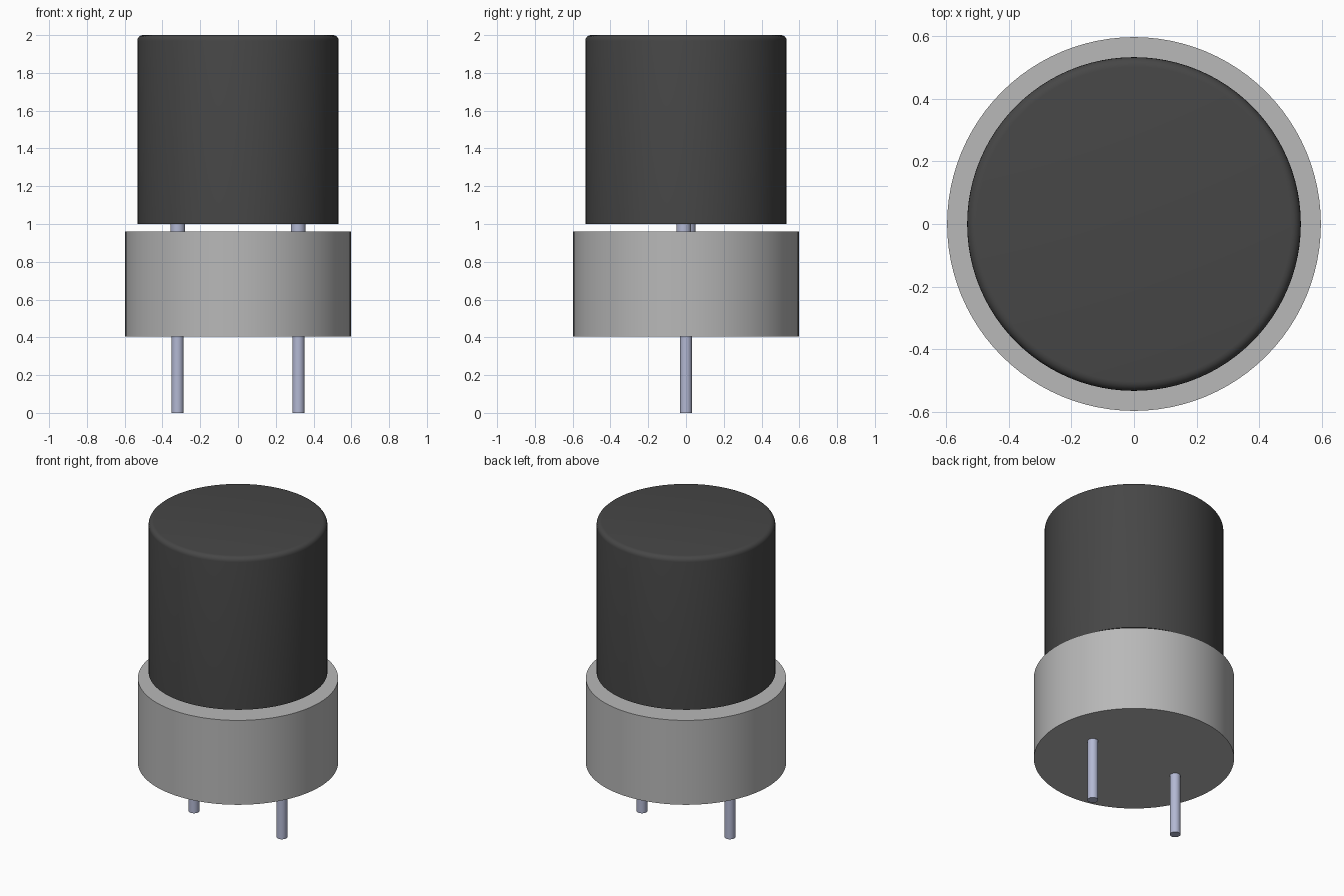
import bpy
import math

cube = bpy.data.objects.get("Cube")
if cube:
    bpy.data.objects.remove(cube, do_unlink=True)


def make_material(name, rgb, roughness=0.5):
    mat = bpy.data.materials.new(name)
    mat.use_nodes = True
    colour = (*rgb, 1.0)
    mat.diffuse_color = colour
    bsdf = next(n for n in mat.node_tree.nodes if n.type == 'BSDF_PRINCIPLED')
    bsdf.inputs["Base Color"].default_value = colour
    bsdf.inputs["Roughness"].default_value = roughness
    return mat


def cylinder(name, radius, z0, z1, mat, x=0.0, y=0.0, sides=64, round_top=0.0):
    """Upright cylinder from z0 to z1, with an optional rounded top rim."""
    bpy.ops.mesh.primitive_cylinder_add(
        vertices=sides, radius=radius, depth=z1 - z0, location=(x, y, (z0 + z1) / 2))
    obj = bpy.context.object
    obj.name = obj.data.name = name
    obj.data.materials.append(mat)
    if round_top:
        # Bevel only the edges of the top rim
        weights = obj.data.attributes.new("bevel_weight_edge", 'FLOAT', 'EDGE')
        for edge in obj.data.edges:
            if all(obj.data.vertices[v].co.z > 0 for v in edge.vertices):
                weights.data[edge.index].value = 1.0
        bevel = obj.modifiers.new("rounded_rim", 'BEVEL')
        bevel.limit_method = 'WEIGHT'
        bevel.width = round_top
        bevel.segments = 5
        bpy.ops.object.modifier_apply(modifier=bevel.name)
    bpy.ops.object.shade_smooth_by_angle(angle=math.radians(35))
    return obj


black = make_material("black_plastic", (0.062, 0.062, 0.062))
grey = make_material("grey_plastic", (0.48, 0.48, 0.48))
metal = make_material("pale_blue_metal", (0.45, 0.48, 0.65), 0.35)

# Body: rounded cap above a wider base
cylinder("cap", 0.533, 1.0, 2.0, black, sides=96, round_top=0.03)
cylinder("base", 0.597, 0.405, 0.96, grey, sides=96)

# Leads: thin pins below the base, slightly thicker wires up to the cap
for side, label in ((1, "left"), (-1, "right")):
    cylinder(f"{label}_pin", 0.032, 0.0, 0.42, metal, x=0.32 * side, sides=32)
    cylinder(f"{label}_wire", 0.039, 0.94, 1.02, metal,
             x=0.319 * side, y=-0.012 * side, sides=32)
